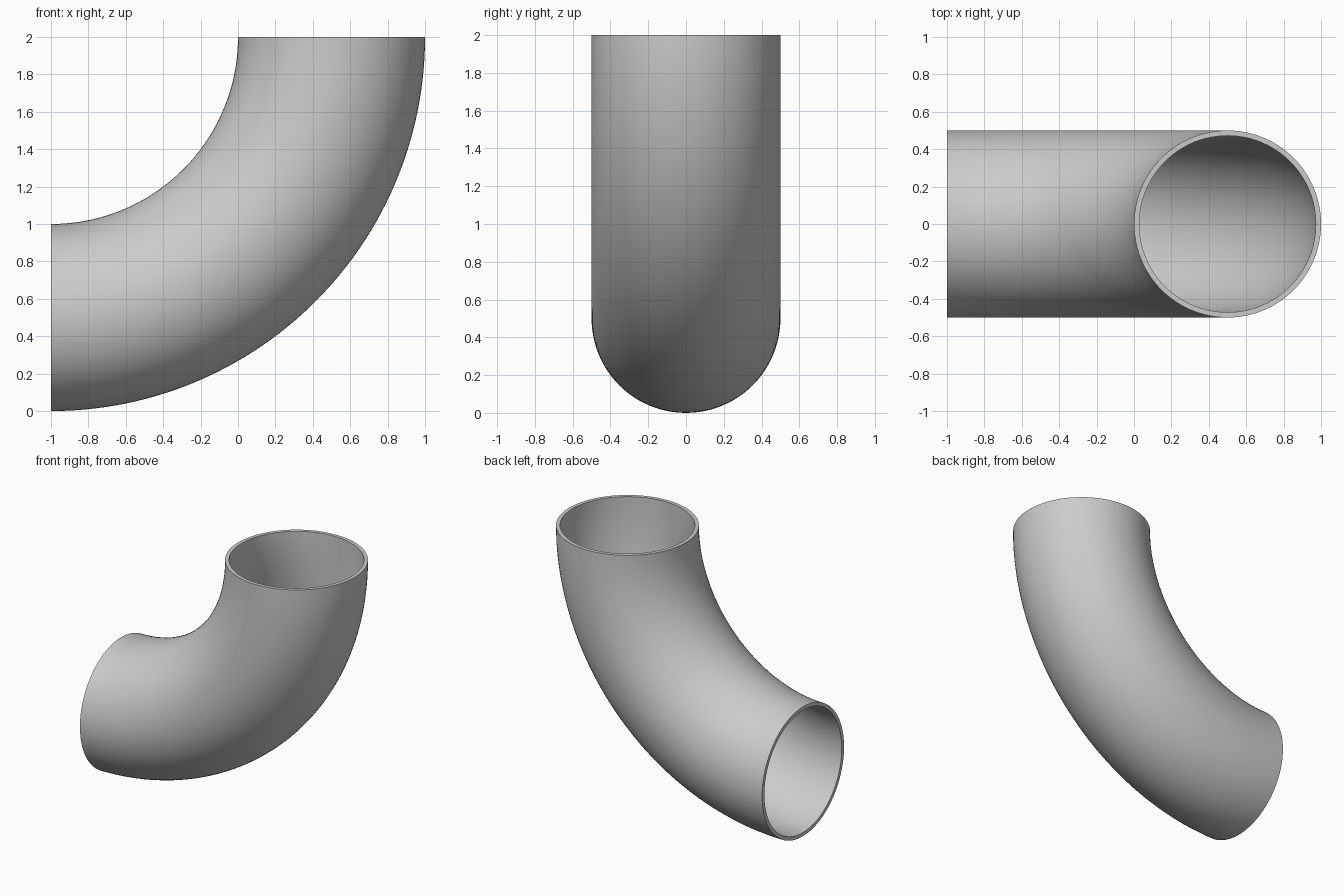
import bpy
import bmesh
import math
from mathutils import Matrix, Vector

cube = bpy.data.objects.get("Cube")
if cube:
    bpy.data.objects.remove(cube)

BEND_CENTRE = Vector((-1, 0, 2))
BEND_RADIUS = 1.5
OUTER_RADIUS = 0.5
INNER_RADIUS = 0.472
SIDES = 96
STEPS = 64

# Plain grey for the whole pipe
grey = bpy.data.materials.new("pipe_grey")
grey.use_nodes = True
colour = (0.6, 0.6, 0.6, 1)
grey.diffuse_color = colour
grey.node_tree.nodes["Principled BSDF"].inputs["Base Color"].default_value = colour

bm = bmesh.new()


def add_ring(radius, step):
    """Add one circle of vertices across the pipe at a step of the bend."""
    turn = Matrix.Rotation(-math.pi / 2 * step / STEPS, 3, "Y")
    ring = []
    for i in range(SIDES):
        a = math.tau * i / SIDES
        point = Vector((0, radius * math.sin(a), radius * math.cos(a) - BEND_RADIUS))
        ring.append(bm.verts.new(BEND_CENTRE + turn @ point))
    return ring


# Rings run up the outer wall and back down the inner wall, closing at both rims
rings = [add_ring(OUTER_RADIUS, s) for s in range(STEPS + 1)]
rings += [add_ring(INNER_RADIUS, s) for s in reversed(range(STEPS + 1))]
for ring, following in zip(rings, rings[1:] + rings[:1]):
    for i in range(SIDES):
        j = (i + 1) % SIDES
        bm.faces.new((ring[i], ring[j], following[j], following[i]))
bmesh.ops.recalc_face_normals(bm, faces=bm.faces)

mesh = bpy.data.meshes.new("pipe_elbow")
bm.to_mesh(mesh)
bm.free()
mesh.materials.append(grey)
elbow = bpy.data.objects.new("pipe_elbow", mesh)
bpy.context.collection.objects.link(elbow)

# Smooth walls with crisp rims
bpy.ops.object.select_all(action="DESELECT")
elbow.select_set(True)
bpy.context.view_layer.objects.active = elbow
bpy.ops.object.shade_smooth_by_angle(angle=math.radians(30))
